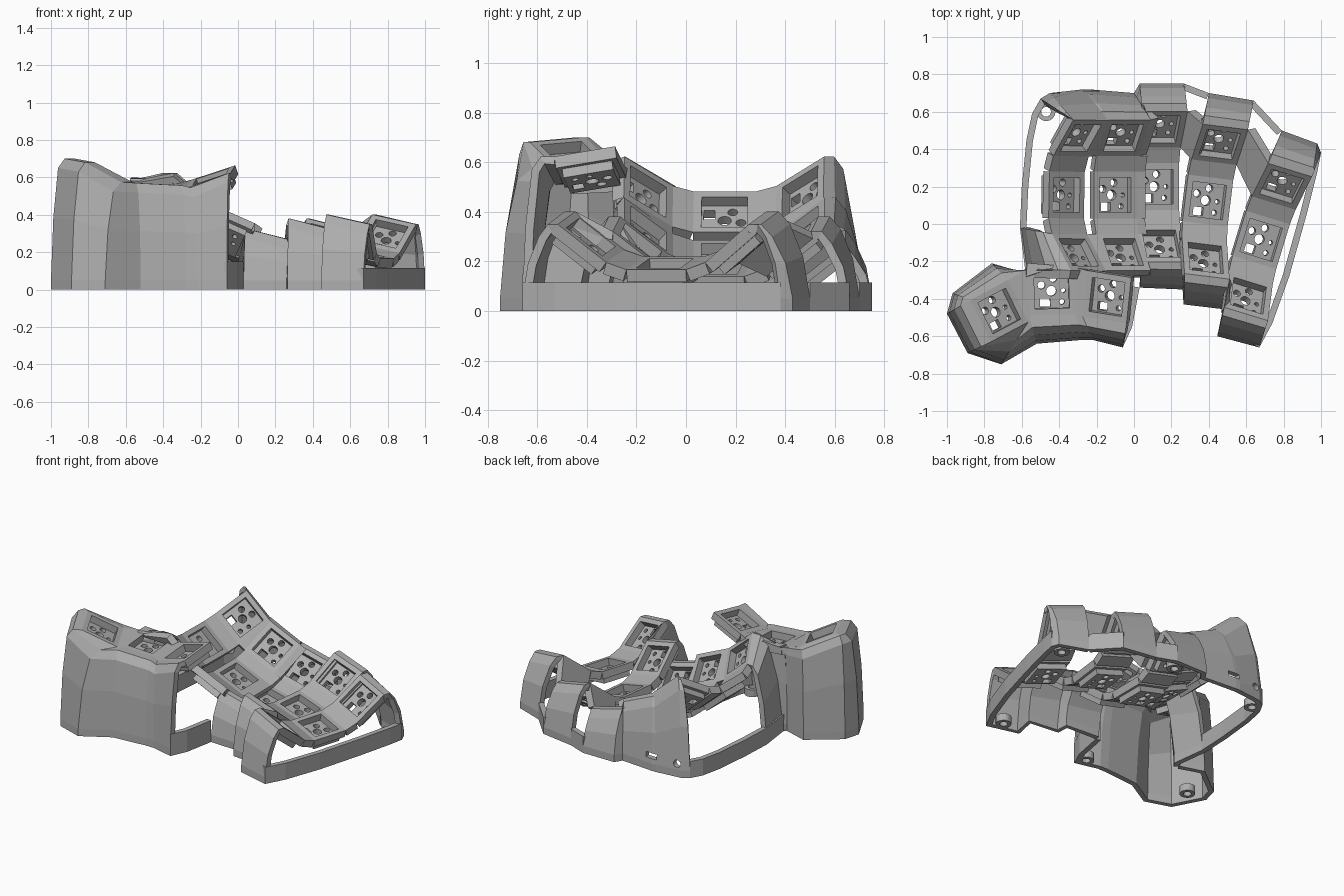
import bpy, bmesh
from math import radians, sin, cos, pi
from mathutils import Matrix, Vector

cube = bpy.data.objects.get("Cube")
if cube:
    bpy.data.objects.remove(cube, do_unlink=True)

GREY = (0.42, 0.42, 0.42, 1)
grey = bpy.data.materials.new("matte_grey")
grey.diffuse_color = GREY
grey.use_nodes = True
grey.node_tree.nodes["Principled BSDF"].inputs["Base Color"].default_value = GREY

HALF = 0.125    # half a key plate
THICK = 0.05    # plate thickness
STRIP = 0.115   # height of the low base strips


def add_object(name, bm):
    mesh = bpy.data.meshes.new(name)
    bm.to_mesh(mesh)
    bm.free()
    mesh.materials.append(grey)
    obj = bpy.data.objects.new(name, mesh)
    bpy.context.collection.objects.link(obj)
    return obj


def box(bm, center, size):
    bmesh.ops.create_cube(bm, size=1, matrix=Matrix.Translation(center) @ Matrix.Diagonal((*size, 1)))


def rod(bm, center, r, depth, rot=Matrix()):
    bmesh.ops.create_cone(bm, cap_ends=True, segments=20, radius1=r, radius2=r, depth=depth,
                          matrix=Matrix.Translation(center) @ rot)


def solidify(obj, thickness):
    mod = obj.modifiers.new("thickness", 'SOLIDIFY')
    mod.thickness = thickness
    mod.offset = -1


def cut(obj, cutter):
    mod = obj.modifiers.new("cut", 'BOOLEAN')
    mod.operation = 'DIFFERENCE'
    mod.solver = 'EXACT'
    mod.object = cutter
    cutter.hide_render = True
    cutter.hide_viewport = True
    cutter.display_type = 'WIRE'


def baked(obj, cutter):
    """Apply a cut, remove both helpers and return the finished mesh."""
    cut(obj, cutter)
    bpy.context.view_layer.update()
    graph = bpy.context.evaluated_depsgraph_get()
    mesh = bpy.data.meshes.new_from_object(obj.evaluated_get(graph))
    for helper in (obj, cutter):
        bpy.data.objects.remove(helper, do_unlink=True)
    return mesh


# Shared key frame: a square plate with a window
bm = bmesh.new()
box(bm, (0, 0, -THICK / 2), (2 * HALF, 2 * HALF, THICK))
frame = add_object("frame", bm)
bm = bmesh.new()
box(bm, (0, 0, 0), (0.185, 0.185, 0.3))
frame_mesh = baked(frame, add_object("window_cutter", bm))

# Shared switch socket: a floor slab with pin holes
bm = bmesh.new()
box(bm, (0, 0, -0.068), (0.205, 0.205, 0.04))
socket = add_object("socket", bm)
bm = bmesh.new()
for x, y, r in ((0, 0, 0.027), (0.012, 0.066, 0.02), (-0.052, 0.032, 0.02),
                (0.064, 0, 0.012), (0.055, -0.06, 0.014)):
    rod(bm, (x, y, -0.06), r, 0.2)
box(bm, (-0.035, -0.062, -0.06), (0.055, 0.045, 0.2))
socket_mesh = baked(socket, add_object("pin_cutter", bm))


def place_key(name, matrix):
    for part, mesh in (("plate", frame_mesh), ("socket", socket_mesh)):
        obj = bpy.data.objects.new(f"{name}_{part}", mesh)
        obj.matrix_world = matrix
        bpy.context.collection.objects.link(obj)


def turn(yaw, tilt, pitch):
    return (Matrix.Rotation(radians(yaw), 4, 'Z') @ Matrix.Rotation(radians(tilt), 4, 'Y')
            @ Matrix.Rotation(radians(pitch), 4, 'X'))


# Finger columns: middle key position, yaw, tilt; keys lie along an arc
RADIUS, STEP = 0.485, 39
columns = [((-0.36, 0.155, 0.4), -1, 41), ((-0.1, 0.155, 0.235), 0, 24), ((0.12, 0.2, 0.115), 0, 14),
           ((0.395, 0.125, 0.17), -7, 14), ((0.68, -0.085, 0.193), -17, 12)]
keys = {}
for c, (mid, yaw, tilt) in enumerate(columns):
    for r in (-1, 0, 1):
        a = radians(STEP * r)
        arc = Matrix.Translation((0, RADIUS * sin(a), RADIUS * (1 - cos(a))))
        keys[c, r] = (Matrix.Translation(mid) @ turn(yaw, tilt, 0) @ arc @ turn(0, 0, STEP * r))

# Thumb cluster
thumbs = [((-0.72, -0.465, 0.638), 28, 25, 5), ((-0.44, -0.36, 0.57), 2, 3, 3),
          ((-0.145, -0.39, 0.605), -9, -18, 10)]
for i, (pos, *angles) in enumerate(thumbs):
    keys["thumb", i] = Matrix.Translation(pos) @ turn(*angles)

for key, matrix in keys.items():
    place_key("thumb_key" if key[0] == "thumb" else "finger_key", matrix)


def corner(a, b, sx, sy):
    return keys[a, b] @ Vector((sx * HALF, sy * HALF, 0))


# Webs joining neighbouring plates
def web(name, quads):
    bm = bmesh.new()
    for quad in quads:
        face = bm.faces.new([bm.verts.new(p) for p in quad])
        face.normal_update()
        if face.normal.z < 0:
            face.normal_flip()
    solidify(add_object(name, bm), THICK)


def side_web(a, b):
    return (corner(*a, 1, -1), corner(*b, -1, -1), corner(*b, -1, 1), corner(*a, 1, 1))


def row_web(a, b):
    return (corner(*a, -1, 1), corner(*a, 1, 1), corner(*b, 1, -1), corner(*b, -1, -1))


web("column_webs", [row_web((c, r), (c, r + 1)) for c in range(5) for r in (-1, 0)])
web("back_row_webs", [side_web((c, 1), (c + 1, 1)) for c in range(4)])
web("middle_webs", [side_web((1, r), (2, r)) for r in (-1, 0)]
    + [(corner(1, r, 1, 1), corner(2, r, -1, 1), corner(2, r + 1, -1, -1), corner(1, r + 1, 1, -1))
       for r in (-1, 0)])
web("front_web", [side_web((0, -1), (1, -1))])
web("thumb_webs", [side_web(("thumb", i), ("thumb", i + 1)) for i in (0, 1)])
web("thumb_bridge", [row_web(("thumb", 1), (0, -1))])


# Outer walls: a level rim from the plate corners, a sloped shoulder, then down to the floor
def wall(name, points, rim=0.28, shoulder=0.54, waist=0.84):
    bm = bmesh.new()
    rows = []
    for key, (x, y) in points:
        top = corner(*key)
        base = Vector((x, y, 0))
        line = [top]
        for t, z in ((rim, top.z), (shoulder, top.z - 0.05), (waist, top.z * 0.55), (1, 0.05), (1, 0)):
            p = top.lerp(base, t)
            p.z = z
            line.append(p)
        rows.append([bm.verts.new(p) for p in line])
    facing = 0
    for a, b in zip(rows, rows[1:]):
        for i in range(len(a) - 1):
            face = bm.faces.new((a[i], a[i + 1], b[i + 1], b[i]))
        face.normal_update()
        out = a[-1].co + b[-1].co - a[0].co - b[0].co
        facing += face.normal.dot(out) * face.calc_area()
    if facing < 0:
        bmesh.ops.reverse_faces(bm, faces=bm.faces[:])
    obj = add_object(name, bm)
    solidify(obj, 0.035)
    return obj


wall("front_wall", [((2, -1, -1, -1), (0.03, -0.34)), ((2, -1, 1, -1), (0.26, -0.35)),
                    ((3, -1, -1, -1), (0.265, -0.43)), ((3, -1, 1, -1), (0.475, -0.455)),
                    ((4, -1, -1, -1), (0.445, -0.6)), ((4, -1, 1, -1), (0.67, -0.66))])
back_wall = wall("back_wall", [((0, 1, -1, 1), (-0.5, 0.67)), ((0, 1, -1, 1), (-0.45, 0.7)),
                               ((0, 1, 1, 1), (-0.27, 0.72)), ((1, 1, -1, 1), (-0.24, 0.72)),
                               ((1, 1, 1, 1), (0.0, 0.7)), ((2, 1, -1, 1), (0.03, 0.75)),
                               ((2, 1, 1, 1), (0.27, 0.75))])
wall("ring_finger_wall", [((3, 1, -1, 1), (0.4, 0.7)), ((3, 1, 1, 1), (0.64, 0.66))])
wall("little_finger_wall", [((4, 1, -1, 1), (0.79, 0.5)), ((4, 1, 1, 1), (0.98, 0.43)),
                            ((4, 1, 1, 1), (1.0, 0.38))])
T = "thumb"
wall("left_wall", [((0, -1, -1, 1), (-0.61, -0.02)), ((0, -1, -1, -1), (-0.58, -0.24)),
                   ((T, 1, -1, 1), (-0.6, -0.27))])
wall("thumb_wall", [((T, 1, -1, 1), (-0.6, -0.26)), ((T, 0, 1, 1), (-0.76, -0.21)),
                    ((T, 0, -1, 1), (-0.97, -0.37)), ((T, 0, -1, 1), (-1.0, -0.48)),
                    ((T, 0, -1, -1), (-0.89, -0.69)), ((T, 0, 1, -1), (-0.71, -0.75)),
                    ((T, 1, -1, -1), (-0.52, -0.64)), ((T, 1, 1, -1), (-0.28, -0.62)),
                    ((T, 2, -1, -1), (-0.22, -0.62)), ((T, 2, 1, -1), (-0.06, -0.66))],
     rim=0.42, shoulder=0.7, waist=0.9)

# Connector openings in the back wall
bm = bmesh.new()
rod(bm, (-0.42, 0.69, 0.09), 0.025, 0.3, Matrix.Rotation(pi / 2, 4, 'X'))
box(bm, (-0.23, 0.7, 0.1), (0.085, 0.3, 0.035))
cut(back_wall, add_object("connector_cutter", bm))


# Low strips that close the base ring under the openings
def strip(name, path, height=STRIP):
    bm = bmesh.new()
    pairs = [[bm.verts.new((x, y, z)) for z in (0, height)] for x, y in path]
    for (a, b), (c, d) in zip(pairs, pairs[1:]):
        bm.faces.new((a, c, d, b))
    solidify(add_object(name, bm), 0.035)


strip("right_strip", [(0.67, -0.66), (0.74, -0.53), (0.83, -0.28), (0.92, 0.04), (0.98, 0.28), (1.0, 0.38)])
strip("back_right_strip", [(0.79, 0.5), (0.64, 0.66)])
strip("back_strip", [(0.4, 0.7), (0.27, 0.75)])
strip("left_strip", [(-0.5, 0.67), (-0.545, 0.59), (-0.575, 0.45), (-0.6, 0.2), (-0.61, -0.02), (-0.58, -0.26)])
strip("thumb_strip", [(-0.06, -0.66), (-0.01, -0.55), (0.03, -0.34)], 0.15)

# Screw bosses on the inside of the base ring
for x, y in ((-0.86, -0.5), (-0.1, -0.59), (0.6, -0.57), (0.9, 0.36), (0.22, 0.66), (-0.47, 0.6)):
    bm = bmesh.new()
    loops = [[bm.verts.new((x + r * cos(i * pi / 8), y + r * sin(i * pi / 8), z)) for i in range(16)]
             for r, z in ((0.05, 0), (0.05, 0.05), (0.026, 0.05), (0.026, 0))]
    for a, b in zip(loops, loops[1:] + loops[:1]):
        for i in range(16):
            j = (i + 1) % 16
            bm.faces.new((a[i], a[j], b[j], b[i]))
    add_object("screw_boss", bm)
